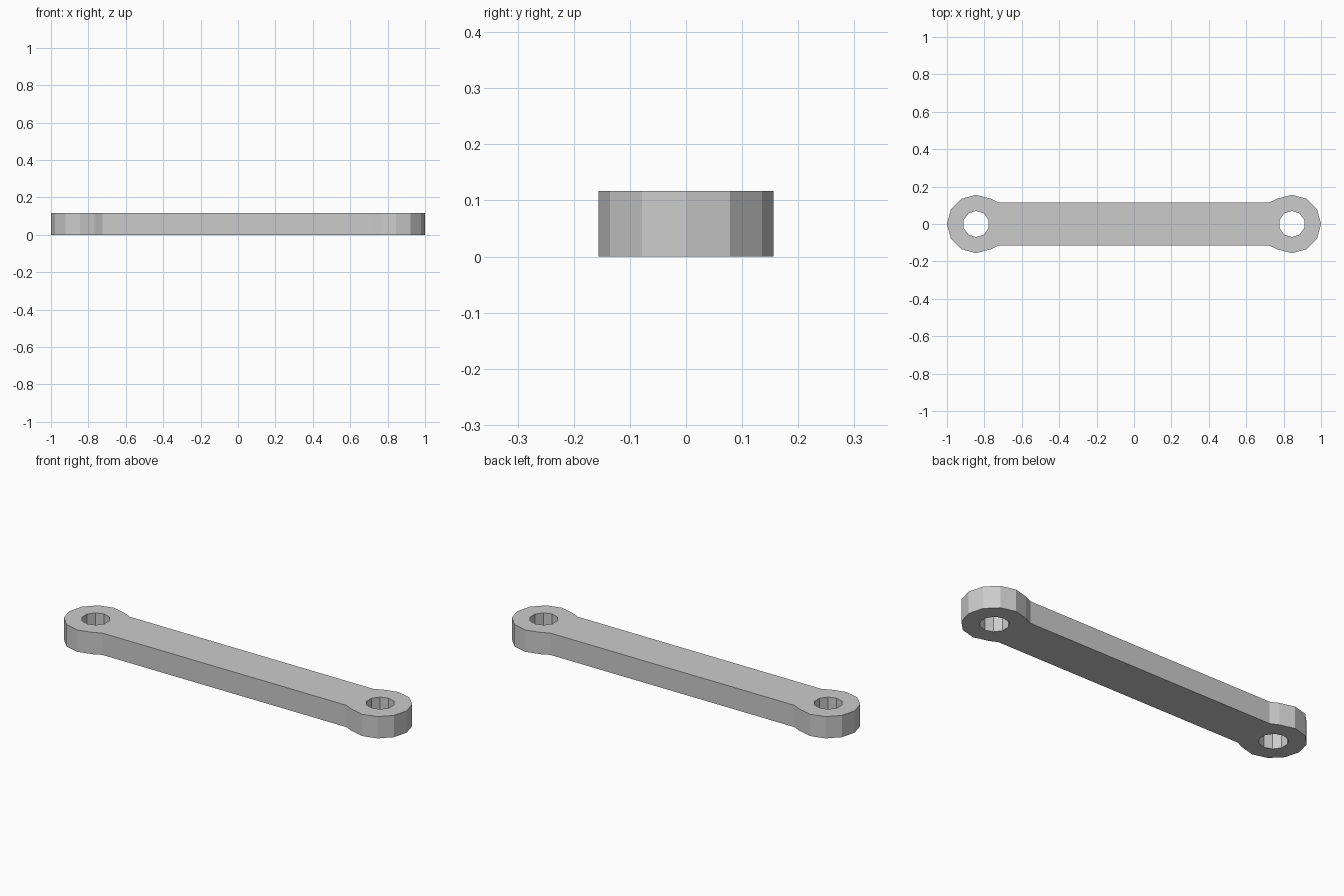
import bpy
import bmesh
from math import cos, sin, pi

THICK = 0.117      # height of the link
EYE_X = 0.844      # distance of each eye from the middle
EYE_R = 0.156      # outer radius of an eye
HOLE_R = 0.07
BAR_HALF = 0.115   # half width of the bar
NECK_X = 0.724     # where the bar meets the eye

cube = bpy.data.objects.get("Cube")
if cube:
    bpy.data.objects.remove(cube, do_unlink=True)

# Plain grey metal
metal = bpy.data.materials.new("grey metal")
metal.use_nodes = True
colour = (0.6, 0.6, 0.6, 1)
metal.diffuse_color = colour
metal.node_tree.nodes["Principled BSDF"].inputs["Base Color"].default_value = colour


def ring(cx, radius, sides, start=0.0):
    return [(cx + radius * cos(start + 2 * pi * i / sides),
             radius * sin(start + 2 * pi * i / sides)) for i in range(sides)]


def add_loop(bm, points):
    verts = [bm.verts.new((x, y, 0)) for x, y in points]
    return [bm.edges.new((v, verts[i - 1])) for i, v in enumerate(verts)]


# Outline: faceted eye on the right, neck points, then the same turned half way round
half = [(NECK_X, -BAR_HALF)]
half += [(EYE_X + EYE_R * cos(k * pi / 6), EYE_R * sin(k * pi / 6)) for k in range(-4, 5)]
half += [(NECK_X, BAR_HALF)]
outline = half + [(-x, -y) for x, y in half]

# Fill the outline around both pin holes and raise it to full thickness
bm = bmesh.new()
edges = add_loop(bm, outline)
for side in (-1, 1):
    edges += add_loop(bm, ring(side * EYE_X, HOLE_R, 10, pi / 2))
bmesh.ops.triangle_fill(bm, edges=edges, use_beauty=True, use_dissolve=False)
raised = bmesh.ops.extrude_face_region(bm, geom=bm.faces[:], use_keep_orig=True)
bmesh.ops.translate(bm, vec=(0, 0, THICK),
                    verts=[g for g in raised["geom"] if isinstance(g, bmesh.types.BMVert)])
bmesh.ops.recalc_face_normals(bm, faces=bm.faces[:])

mesh = bpy.data.meshes.new("link_bar")
bm.to_mesh(mesh)
bm.free()
mesh.materials.append(metal)
link = bpy.data.objects.new("link_bar", mesh)
bpy.context.collection.objects.link(link)
